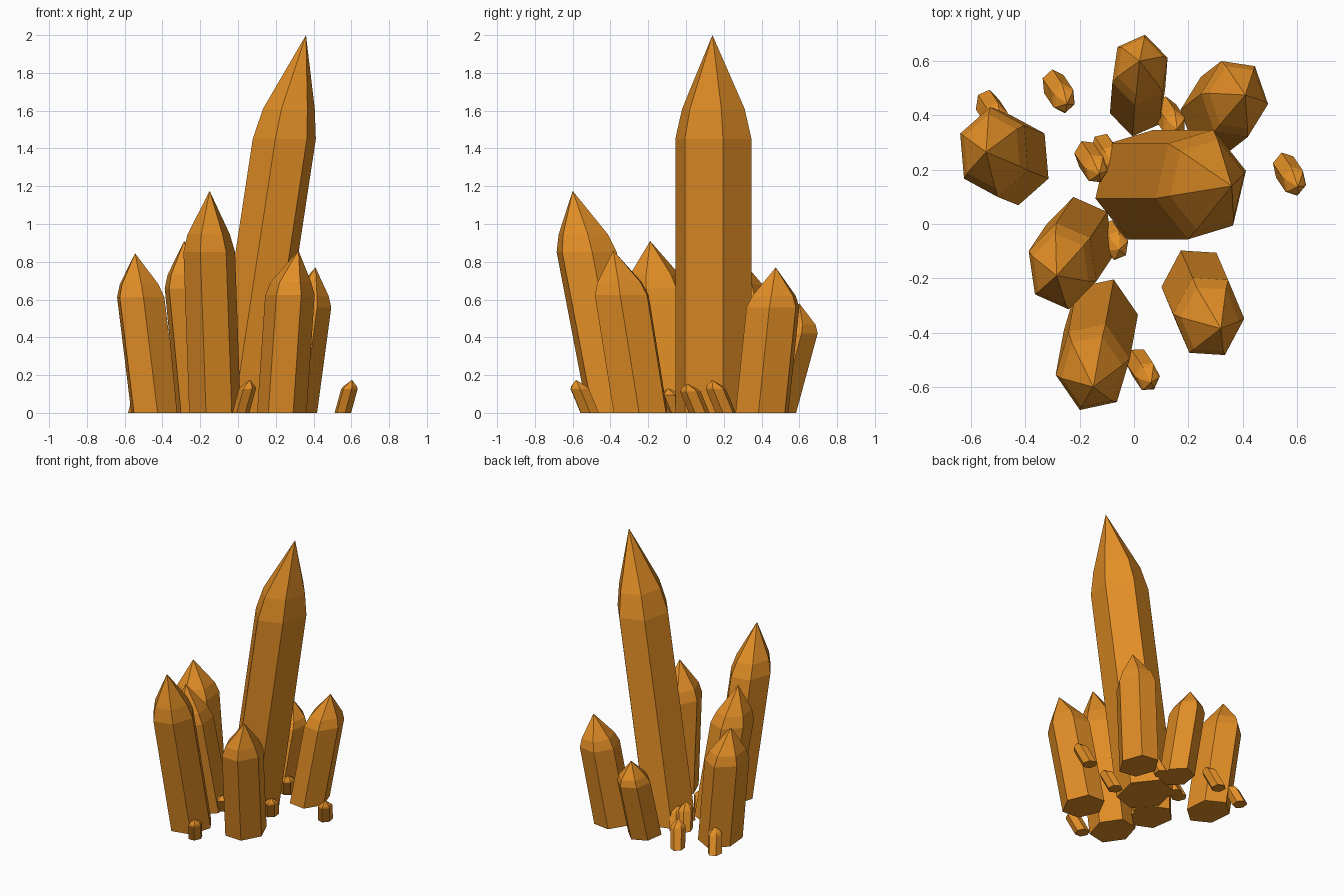
import bpy
import bmesh
from math import cos, sin, radians

cube = bpy.data.objects.get("Cube")
if cube:
    bpy.data.objects.remove(cube, do_unlink=True)

# Single amber colour for every crystal
amber = bpy.data.materials.new("amber_crystal")
amber.use_nodes = True
colour = (0.76, 0.27, 0.019, 1)
amber.diffuse_color = colour
amber.node_tree.nodes["Principled BSDF"].inputs["Base Color"].default_value = colour

SQUASH = 0.82      # crystals are slightly narrower across x
SHOULDER = 0.725   # height fraction where the shaft ends
NECK = 0.805       # height fraction of the ring below the tip


def crystal(name, base, lean, tip, radius, turn):
    """Leaning six-sided shaft with a two-step point; lean is the shift at the shoulder."""
    bm = bmesh.new()
    rings = []
    for height, scale in ((0, 1), (SHOULDER, 1), (NECK, 0.82)):
        shift = height / SHOULDER
        ring = []
        for i in range(6):
            a = radians(turn + 60 * i)
            ring.append(bm.verts.new((
                base[0] + lean[0] * shift + SQUASH * radius * scale * cos(a),
                base[1] + lean[1] * shift + radius * scale * sin(a),
                tip[2] * height)))
        rings.append(ring)
    apex = bm.verts.new(tip)
    bm.faces.new(rings[0][::-1])
    for i in range(6):
        j = (i + 1) % 6
        for low, high in zip(rings, rings[1:]):
            bm.faces.new((low[i], low[j], high[j], high[i]))
        bm.faces.new((rings[-1][i], rings[-1][j], apex))
    bmesh.ops.recalc_face_normals(bm, faces=bm.faces)
    mesh = bpy.data.meshes.new(name)
    bm.to_mesh(mesh)
    bm.free()
    mesh.materials.append(amber)
    obj = bpy.data.objects.new(name, mesh)
    bpy.context.collection.objects.link(obj)


# Large crystals: base centre, lean, tip, radius, turn
crystal("main_crystal", (.025, .145), (.22, 0), (.36, .14, 2), .21, 14)
crystal("front_crystal", (-.122, -.363), (-.03, -.163), (-.15, -.6, 1.175), .169, 10)
crystal("front_left_crystal", (.232, -.24), (.043, -.1), (.32, -.385, .86), .16, -3)
crystal("back_right_crystal", (-.44, .235), (-.075, .03), (-.545, .265, .845), .167, 36)
crystal("front_right_crystal", (-.2, -.06), (-.063, -.095), (-.285, -.19, .91), .162, 40)
crystal("back_left_crystal", (.295, .402), (.075, .058), (.41, .475, .77), .152, 53)
crystal("back_crystal", (.013, .453), (.009, .114), (.02, .6, .58), .132, 20)

# Small shards around the base: base centre and height, all leaning alike
shards = [
    (-.54, .44, .16), (-.295, .515, .175), (-.175, .255, .17),
    (-.115, .28, .15), (.115, .415, .16), (.555, .21, .175),
    (.015, -.51, .175), (-.09, -.04, .13), (.22, .07, .155),
]
for n, (x, y, h) in enumerate(shards):
    lean = (.2 * h, -.3 * h)
    crystal(f"shard_{n + 1}", (x, y), lean,
            (x + lean[0] * 1.38, y + lean[1] * 1.38, h), .055, 20 + 17 * n)
